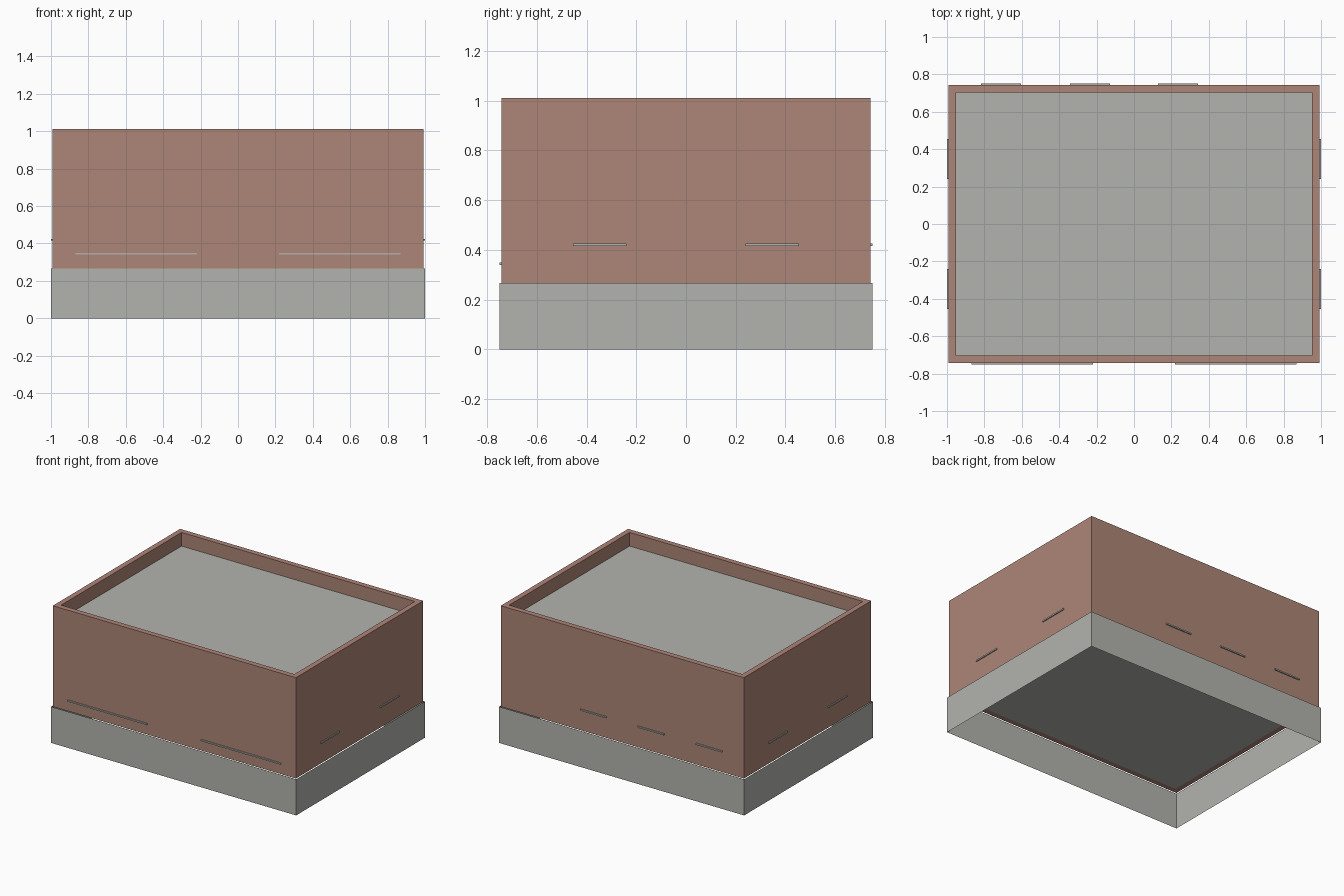
import bpy, bmesh

if "Cube" in bpy.data.objects:
    bpy.data.objects.remove(bpy.data.objects["Cube"])


def material(name, rgb):
    m = bpy.data.materials.new(name)
    m.diffuse_color = (*rgb, 1)
    m.use_nodes = True
    m.node_tree.nodes["Principled BSDF"].inputs["Base Color"].default_value = m.diffuse_color
    return m


BRICK = material("brick", (0.42, 0.235, 0.185))
CONCRETE = material("concrete", (0.45, 0.45, 0.42))


def finish(name, bm, mat):
    me = bpy.data.meshes.new(name)
    bm.to_mesh(me)
    bm.free()
    me.materials.append(mat)
    ob = bpy.data.objects.new(name, me)
    bpy.context.collection.objects.link(ob)
    return ob


def ring(bm, x, y, z):
    return [bm.verts.new((sx * x, sy * y, z))
            for sx, sy in ((-1, -1), (1, -1), (1, 1), (-1, 1))]


def bridge(bm, a, b):
    for i in range(4):
        j = (i + 1) % 4
        bm.faces.new((a[i], a[j], b[j], b[i]))


def box(name, x0, x1, y0, y1, z0, z1, mat):
    bm = bmesh.new()
    bmesh.ops.create_cube(bm, size=1)
    for v in bm.verts:
        v.co = (x1 if v.co.x > 0 else x0,
                y1 if v.co.y > 0 else y0,
                z1 if v.co.z > 0 else z0)
    return finish(name, bm, mat)


BASE_Z, ROOF_Z, TOP_Z = 0.267, 0.91, 1.011
WX, WY, IX, IY = 0.992, 0.742, 0.952, 0.702

# foundation skirt: open top and bottom, slightly wider than the walls
bm = bmesh.new()
bridge(bm, ring(bm, 1, 0.75, 0), ring(bm, 1, 0.75, BASE_Z))
finish("foundation", bm, CONCRETE)

# walls with parapet: closed rectangular tube
bm = bmesh.new()
loops = [ring(bm, WX, WY, BASE_Z), ring(bm, WX, WY, TOP_Z),
         ring(bm, IX, IY, TOP_Z), ring(bm, IX, IY, BASE_Z)]
for i in range(4):
    bridge(bm, loops[i], loops[(i + 1) % 4])
finish("walls", bm, BRICK)

# roof and floor slabs
for name, z0, z1 in (("roof", ROOF_Z - 0.02, ROOF_Z),
                     ("floor", BASE_Z, BASE_Z + 0.02)):
    box(name, -IX, IX, -IY, IY, z0, z1, CONCRETE)

# window sills: front pair, back three, two on each side
H = 0.005
for s in (-1, 1):
    c = s * 0.545
    box("front_sill", c - 0.325, c + 0.325, -0.75, -WY, 0.345 - H, 0.345 + H, CONCRETE)
    for t in (-1, 1):
        xs = sorted((s * WX, s * 0.999))
        box("side_sill", *xs, t * 0.347 - 0.107, t * 0.347 + 0.107,
            0.42 - H, 0.42 + H, CONCRETE)
for c in (-0.71, -0.236, 0.235):
    box("back_sill", c - 0.107, c + 0.107, WY, 0.75, 0.42 - H, 0.42 + H, CONCRETE)
